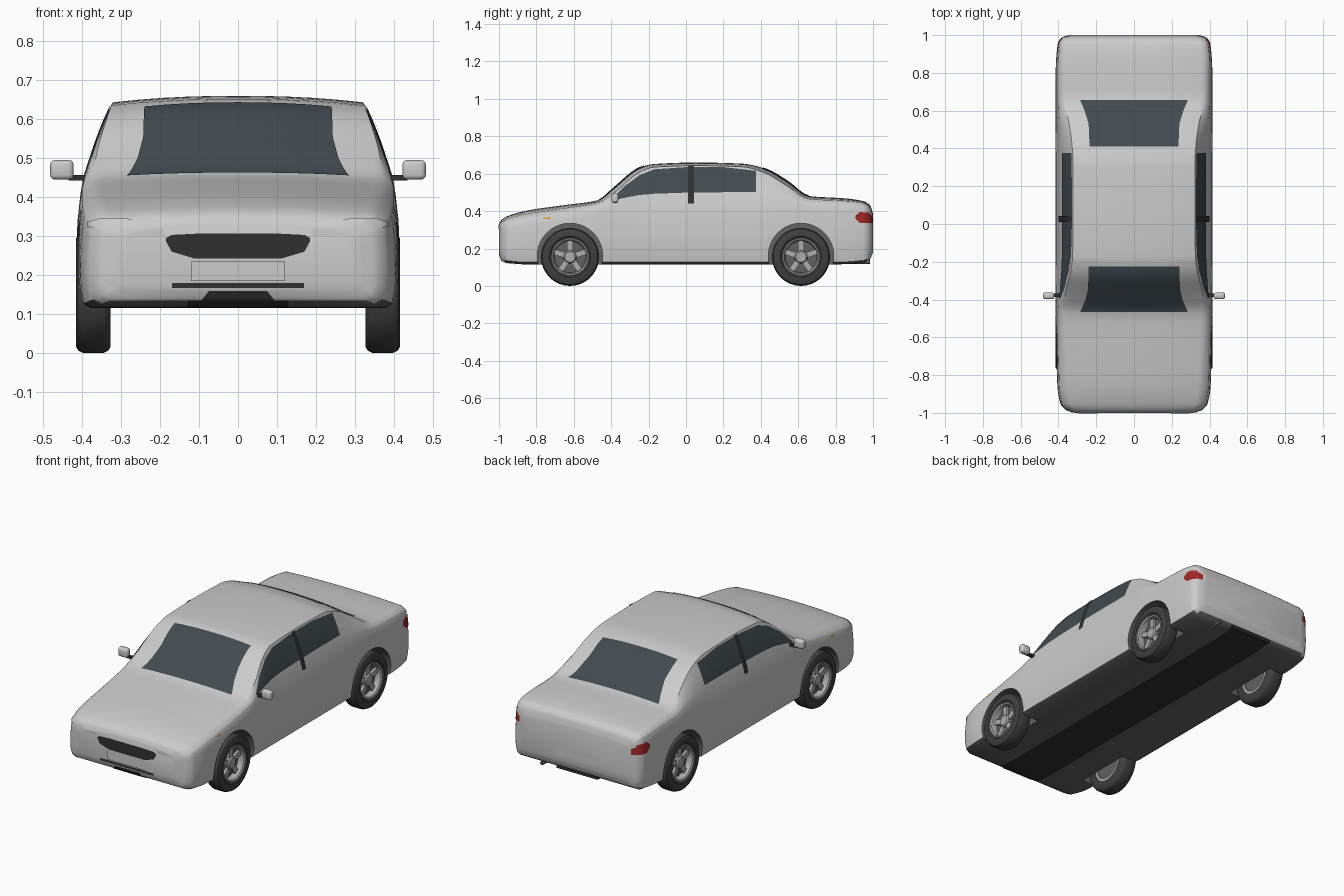
import bpy, bmesh, math
from mathutils import Vector, Matrix
from mathutils.bvhtree import BVHTree

if "Cube" in bpy.data.objects:
    bpy.data.objects.remove(bpy.data.objects["Cube"])


def material(name, r, g, b):
    m = bpy.data.materials.new(name)
    m.diffuse_color = (r, g, b, 1)
    m.use_nodes = True
    m.node_tree.nodes["Principled BSDF"].inputs["Base Color"].default_value = m.diffuse_color
    return m


PAINT = material("paint", .8, .8, .8)
UNDER = material("underbody", .12, .12, .12)
BLACK = material("black_trim", .03, .03, .03)
GLASS = material("glass", .055, .07, .08)
RUBBER = material("rubber", .05, .05, .05)
METAL = material("metal", .42, .42, .43)
LENS = material("headlight_lens", .58, .58, .59)
RED = material("red_lens", .35, .02, .02)
AMBER = material("amber_lens", .8, .35, .03)


def finish(name, bm, mats, mirror=False):
    me = bpy.data.meshes.new(name)
    bm.to_mesh(me)
    bm.free()
    ob = bpy.data.objects.new(name, me)
    bpy.context.collection.objects.link(ob)
    for m in mats:
        me.materials.append(m)
    if mirror:
        ob.modifiers.new("mirror", 'MIRROR').use_mirror_merge = False
    return ob


def interp(table, y):
    """Monotone cubic interpolation of every column of a table keyed by y."""
    i = max(k for k in range(len(table) - 1) if table[k][0] <= y + 1e-9)
    a, b = table[i], table[i + 1]
    h = b[0] - a[0]
    t = (y - a[0]) / h
    out = []
    for c in range(1, len(a)):
        def slope(k):
            return (table[k + 1][c] - table[k][c]) / (table[k + 1][0] - table[k][0])

        def tangent(k):
            d0, d1 = slope(max(k - 1, 0)), slope(min(k, len(table) - 2))
            return 0 if d0 * d1 <= 0 else 2 * d0 * d1 / (d0 + d1)
        out.append((2*t**3 - 3*t*t + 1) * a[c] + (t**3 - 2*t*t + t) * h * tangent(i)
                   + (3*t*t - 2*t**3) * b[c] + (t**3 - t*t) * h * tangent(i + 1))
    return out


# Body shape: y, half width, floor height
LOWER = [(-1, .31, .165), (-.985, .36, .135), (-.95, .39, .122), (-.85, .406, .115), (-.47, .415, .115),
         (.8, .415, .115), (.95, .405, .125), (.985, .385, .145), (1, .345, .18)]
# y, belt x, belt z, roof edge x, roof edge z, centre z
UPPER = [(-1, .30, .29, .27, .315, .33), (-.985, .35, .31, .32, .34, .355), (-.95, .38, .33, .345, .36, .375),
         (-.85, .395, .355, .355, .385, .403), (-.65, .40, .385, .365, .415, .432),
         (-.47, .40, .42, .37, .445, .458), (-.38, .395, .445, .365, .50, .53),
         (-.25, .39, .455, .335, .607, .632), (-.17, .388, .46, .325, .635, .652),
         (.05, .388, .465, .322, .643, .66), (.30, .388, .465, .322, .637, .654),
         (.42, .39, .465, .328, .605, .628), (.54, .395, .46, .345, .535, .562),
         (.66, .40, .435, .372, .464, .480), (.85, .40, .432, .37, .455, .468),
         (.95, .392, .42, .365, .443, .453), (.985, .37, .40, .34, .42, .43), (1, .33, .36, .31, .375, .385)]


def section(y):
    hw, zb = interp(LOWER, y)
    xb, zs, xe, ze, zt = interp(UPPER, y)
    half = [(0, zb), (.13, zb), (hw - .03, zb), (hw - .01, zb + .012)]
    half += [(hw - .002, zb + .2*(zs - zb)), (hw, zb + .4*(zs - zb)), (hw*.85 + xb*.15, zb + .65*(zs - zb)),
             (hw*.4 + xb*.6, zb + .87*(zs - zb))]
    for k in (0, .25, .5, .75):
        half.append((xb + (xe - xb)*k + .02*k*(1 - k), zs + (ze - zs)*k))
    half += [(xe*k, zt - (zt - ze) * k**2.3) for k in (1, .95, .8, .6, .4, .2, 0)]
    return half + [(-x, z) for x, z in half[-2:0:-1]]


# Main body loft
bm = bmesh.new()
ys = [a[0] + (b[0] - a[0]) * k / 4 for a, b in zip(UPPER, UPPER[1:]) for k in range(4)] + [1]
rings = [[bm.verts.new((x, y, z)) for x, z in section(y)] for y in ys]
n = len(rings[0])
for r, s in zip(rings, rings[1:]):
    for i in range(n):
        bm.faces.new((r[i], r[(i + 1) % n], s[(i + 1) % n], s[i]))
bm.faces.new(rings[0])
bm.faces.new(rings[-1])
bmesh.ops.recalc_face_normals(bm, faces=bm.faces)
for f in bm.faces:
    if f.normal.z < -.7 and f.calc_center_median().z < .2:
        f.material_index = 2 if all(abs(v.co.x) < .14 for v in f.verts) else 1
bm.normal_update()
TREE = BVHTree.FromBMesh(bm)
body = finish("body", bm, [PAINT, UNDER, BLACK])

# Wheel arches cut from the body
WHEEL_Y = (-.62, .615)
for y in WHEEL_Y:
    for sx in (-1, 1):
        bm = bmesh.new()
        bmesh.ops.create_cone(bm, cap_ends=True, segments=40, radius1=.175, radius2=.175, depth=.3,
                              matrix=Matrix.Translation((sx * .45, y, .16)) @ Matrix.Rotation(math.pi/2, 4, 'Y'))
        for f in bm.faces:
            f.material_index = 1
        cutter = finish("arch_cutter", bm, [PAINT, UNDER, BLACK])
        cutter.hide_render = True
        mod = body.modifiers.new("arch", 'BOOLEAN')
        mod.operation, mod.object, mod.solver = 'DIFFERENCE', cutter, 'EXACT'
        bpy.context.view_layer.objects.active = body
        bpy.ops.object.modifier_apply(modifier=mod.name)
        bpy.data.objects.remove(cutter)


# Panels wrapped on the body: rows are (u, low v, high v) seen along one direction
VIEWS = {'side': lambda u, v: ((2, u, v), (-1, 0, 0)), 'top': lambda u, v: ((v, u, 2), (0, 0, -1)),
         'front': lambda u, v: ((u, -2, v), (0, 1, 0)), 'back': lambda u, v: ((u, 2, v), (0, -1, 0))}


def panel(name, view, rows, mat, mirror=False, off=.003, across=8, along=5):
    bm = bmesh.new()
    grid = []
    steps = [[p + (q - p) * k / along for p, q in zip(a, b)] for a, b in zip(rows, rows[1:]) for k in range(along)]
    for u, lo, hi in steps + [rows[-1]]:
        line = []
        for j in range(across + 1):
            o, d = VIEWS[view](u, lo + (hi - lo) * j / across)
            p, nrm, _, _ = TREE.ray_cast(Vector(o), Vector(d))
            if p is None:
                p, nrm, _, _ = TREE.find_nearest(Vector(o) + Vector(d) * 1.1)
            line.append(bm.verts.new(p + nrm * off))
        grid.append(line)
    for r, s in zip(grid, grid[1:]):
        for j in range(across):
            bm.faces.new((r[j], r[j + 1], s[j + 1], s[j]))
    bm.normal_update()
    if sum((f.normal for f in bm.faces), Vector()).dot(Vector(d)) > 0:
        bmesh.ops.reverse_faces(bm, faces=bm.faces)
    return finish(name, bm, [mat], mirror)


panel("windscreen", 'top', [(-.465, -.285, .285), (-.40, -.257, .257), (-.34, -.243, .243), (-.225, -.24, .24)], GLASS)
panel("rear_window", 'top', [(.41, -.235, .235), (.53, -.24, .24), (.60, -.262, .262), (.655, -.285, .285)], GLASS)
panel("side_window", 'side', [(-.395, .455, .462), (-.33, .47, .53), (-.25, .485, .59), (-.17, .492, .622),
                              (0, .498, .634), (.2, .5, .634), (.375, .5, .614)], GLASS, True)
panel("door_pillar", 'side', [(.01, .44, .638), (.042, .44, .638)], BLACK, True, .006)
panel("grille", 'front', [(-.185, .287, .295), (-.17, .26, .303), (-.11, .242, .306), (.11, .242, .306),
                          (.17, .26, .303), (.185, .287, .295)], BLACK)
panel("front_plate", 'front', [(-.12, .185, .235), (.12, .185, .235)], LENS, off=.006)
panel("bumper_slot", 'front', [(-.17, .167, .18), (.17, .167, .18)], BLACK)
panel("lower_intake", 'front', [(-.105, .118, .122), (-.075, .118, .16), (.075, .118, .16), (.105, .118, .122)], BLACK)
panel("headlight", 'front', [(.19, .30, .335), (.29, .303, .343), (.35, .315, .345), (.385, .325, .335)], LENS, True)
panel("fog_lamp", 'front', [(.318, .169, .173), (.325, .16, .182), (.338, .16, .182), (.345, .169, .173)], LENS, True)
panel("side_indicator", 'side', [(-.765, .358, .366), (-.725, .358, .367)], AMBER, True)
panel("side_tail_light", 'side', [(.905, .36, .375), (.93, .335, .395), (.982, .335, .39)], RED, True)
panel("rear_tail_light", 'back', [(.35, .335, .365), (.385, .335, .385)], RED, True)
panel("rear_plate", 'back', [(-.12, .215, .265), (.12, .215, .265)], LENS)


# Wheels
def lathe(name, profile, y, mat, closed=True, seg=36):
    bm = bmesh.new()
    rs = [[bm.verts.new((x, y + r * math.cos(a), .155 + r * math.sin(a)))
           for a in (2 * math.pi * k / seg for k in range(seg))] for x, r in profile]
    for r, s in zip(rs, rs[1:] + rs[:1] if closed else rs[1:]):
        for k in range(seg):
            bm.faces.new((r[k], r[(k + 1) % seg], s[(k + 1) % seg], s[k]))
    if not closed:
        bm.faces.new(rs[0])
        bm.faces.new(rs[-1])
    bmesh.ops.recalc_face_normals(bm, faces=bm.faces)
    return finish(name, bm, [mat], True)


def box(name, centre, size, mat, mirror=False, bevel=0, rot=None):
    bm = bmesh.new()
    bmesh.ops.create_cube(bm, size=1)
    bmesh.ops.scale(bm, vec=size, verts=bm.verts)
    if bevel:
        bmesh.ops.bevel(bm, geom=bm.edges[:], offset=bevel, segments=3, profile=.5, affect='EDGES')
    bmesh.ops.transform(bm, matrix=Matrix.Translation(centre) @ (rot or Matrix()), verts=bm.verts)
    return finish(name, bm, [mat], mirror)


for end, y in zip(("front", "rear"), WHEEL_Y):
    lathe(end + "_tyre", [(.327, .1), (.327, .138), (.333, .149), (.345, .155), (.397, .155), (.41, .149),
                          (.416, .138), (.416, .11), (.408, .1)], y, RUBBER)
    lathe(end + "_rim", [(.33, .102), (.408, .102), (.412, .097), (.408, .09), (.375, .084), (.33, .084)], y, METAL)
    lathe(end + "_wheel_disc", [(.34, .09), (.376, .09)], y, UNDER, False)
    lathe(end + "_hub", [(.36, .036), (.393, .034), (.4, .028), (.4, .018)], y, METAL, False)
    for k in range(5):
        rot = Matrix.Rotation(2 * math.pi * k / 5, 4, 'X')
        box(end + "_spoke", Vector((.382, y, .155)) + rot @ Vector((0, 0, .06)), (.018, .03, .06), METAL, True, 0, rot)

# Door mirrors
box("mirror_shell", (.452, -.38, .47), (.06, .036, .05), PAINT, True, .012)
box("mirror_arm", (.41, -.378, .45), (.05, .018, .014), BLACK, True)

# Exhaust and rear valance
bm = bmesh.new()
bmesh.ops.create_cone(bm, cap_ends=True, segments=16, radius1=.011, radius2=.011, depth=.12,
                      matrix=Matrix.Translation((.22, .925, .128)) @ Matrix.Rotation(math.pi/2, 4, 'X'))
finish("exhaust_pipe", bm, [UNDER])
box("rear_valance", (0, .92, .142), (.26, .125, .032), BLACK)

bpy.ops.object.select_all(action='DESELECT')
for ob in bpy.context.scene.objects:
    ob.select_set(True)
bpy.context.view_layer.objects.active = body
bpy.ops.object.shade_smooth_by_angle(angle=math.radians(35))
